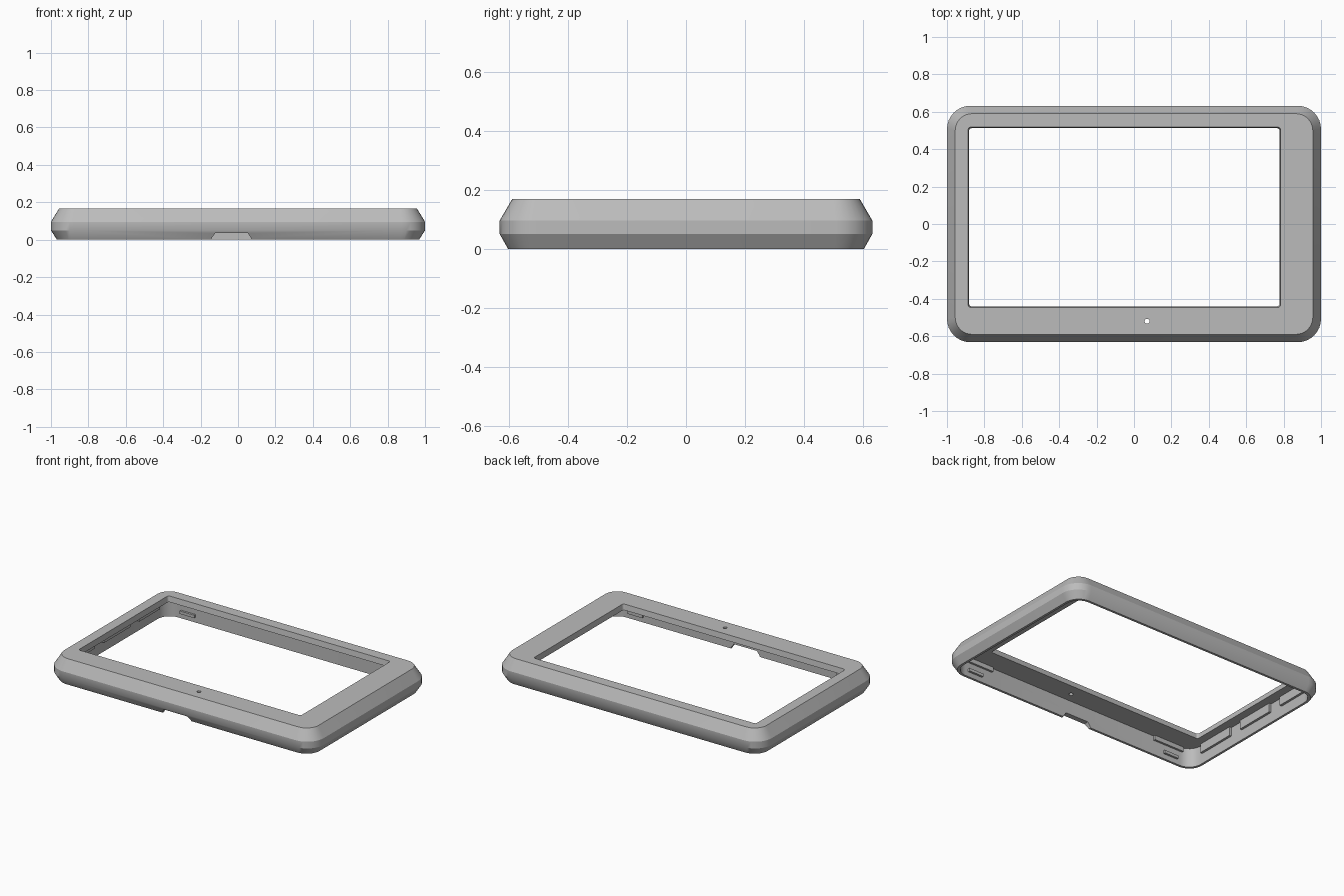
import bpy, bmesh, math
from mathutils import Vector

cube = bpy.data.objects.get("Cube")
if cube:
    bpy.data.objects.remove(cube, do_unlink=True)

GREY = (0.5, 0.5, 0.5, 1.0)
grey = bpy.data.materials.new("light grey plastic")
grey.use_nodes = True
grey.diffuse_color = GREY
grey.node_tree.nodes["Principled BSDF"].inputs["Base Color"].default_value = GREY


def make_object(name, bm):
    bmesh.ops.recalc_face_normals(bm, faces=bm.faces[:])
    mesh = bpy.data.meshes.new(name)
    bm.to_mesh(mesh)
    bm.free()
    mesh.materials.append(grey)
    obj = bpy.data.objects.new(name, mesh)
    bpy.context.collection.objects.link(obj)
    return obj


def activate(obj):
    bpy.ops.object.select_all(action="DESELECT")
    obj.select_set(True)
    bpy.context.view_layer.objects.active = obj


def rounded_ring(bm, x0, x1, y0, y1, radius, z, steps=8):
    """Ring of vertices around a rounded rectangle."""
    corners = [(x1 - radius, y1 - radius), (x0 + radius, y1 - radius),
               (x0 + radius, y0 + radius), (x1 - radius, y0 + radius)]
    ring = []
    for quarter, (cx, cy) in enumerate(corners):
        for i in range(steps + 1):
            a = math.pi / 2 * (quarter + i / steps)
            ring.append(bm.verts.new((cx + radius * math.cos(a), cy + radius * math.sin(a), z)))
    return ring


def box(name, x0, x1, y0, y1, z0, z1):
    bm = bmesh.new()
    bmesh.ops.create_cube(bm, size=1)
    for v in bm.verts:
        v.co = Vector(((x0 + x1) / 2 + v.co.x * (x1 - x0),
                       (y0 + y1) / 2 + v.co.y * (y1 - y0),
                       (z0 + z1) / 2 + v.co.z * (z1 - z0)))
    return make_object(name, bm)


def cut(target, cutter):
    cutter.hide_render = True
    mod = target.modifiers.new("cut", "BOOLEAN")
    mod.operation = "DIFFERENCE"
    mod.solver = "EXACT"
    mod.object = cutter
    activate(target)
    bpy.ops.object.modifier_apply(modifier=mod.name)
    bpy.data.objects.remove(cutter, do_unlink=True)


# Hollow frame: outer skin, window edge, ceiling and inner wall as one closed skin
INNER_X, INNER_Y, CEILING = 0.952, 0.588, 0.13
WINDOW = (-0.887, 0.784, -0.446, 0.518)
bm = bmesh.new()
rings = []
for hx, hy, radius, z in [(0.968, 0.604, 0.1, 0), (1, 0.632, 0.125, 0.05),
                          (1, 0.632, 0.125, 0.096), (0.956, 0.59, 0.09, 0.168)]:
    rings.append(rounded_ring(bm, -hx, hx, -hy, hy, radius, z))
x0, x1, y0, y1 = WINDOW
rings.append(rounded_ring(bm, x0, x1, y0, y1, 0.015, 0.168))
lip = 0.006
rings.append(rounded_ring(bm, x0 + lip, x1 - lip, y0 + lip, y1 - lip, 0.012, CEILING))
for z in (CEILING, 0):
    rings.append(rounded_ring(bm, -INNER_X, INNER_X, -INNER_Y, INNER_Y, 0.09, z))
for a, b in zip(rings, rings[1:] + rings[:1]):
    for i in range(len(a)):
        j = (i + 1) % len(a)
        bm.faces.new((a[i], a[j], b[j], b[i]))
frame = make_object("bezel_frame", bm)

# Pinhole in the lower border
bm = bmesh.new()
bmesh.ops.create_cone(bm, cap_ends=True, segments=20, radius1=0.013, radius2=0.013, depth=0.2)
bmesh.ops.translate(bm, verts=bm.verts[:], vec=(0.07, -0.52, 0.15))
cut(frame, make_object("pinhole_cutter", bm))

# Cable notch with sloping ends in the front wall
bm = bmesh.new()
outline = [(-0.15, -0.02), (-0.14, 0.01), (-0.122, 0.035),
           (0.052, 0.035), (0.07, 0.01), (0.08, -0.02)]
face = bm.faces.new([bm.verts.new((x, -0.7, z)) for x, z in outline])
extruded = bmesh.ops.extrude_face_region(bm, geom=[face])["geom"]
bmesh.ops.translate(bm, vec=(0, 0.16, 0),
                    verts=[g for g in extruded if isinstance(g, bmesh.types.BMVert)])
cut(frame, make_object("notch_cutter", bm))

activate(frame)
bpy.ops.object.shade_smooth_by_angle(angle=math.radians(30))

# Ribs along the inside of the right wall
for i, (ya, yb) in enumerate([(-0.48, -0.2), (-0.1, 0.18), (0.28, 0.5)]):
    box(f"side_rib_{i + 1}", -INNER_X - 0.01, -INNER_X + 0.016, ya, yb, 0.07, CEILING + 0.005)

# Snap ridges and corner pads inside the front and back walls
for side, where in ((-1, "front"), (1, "back")):
    for end, hand in ((-1, "right"), (1, "left")):
        wall = side * INNER_Y
        ys = sorted((wall + side * 0.008, wall - side * 0.014))
        xs = sorted((end * 0.73, end * 0.84))
        box(f"{where}_{hand}_snap_ridge", *xs, *ys, 0.035, 0.055)
        xs = sorted((end * 0.65, end * 0.88))
        box(f"{where}_{hand}_corner_pad", *xs, *ys, 0.1, CEILING + 0.005)
